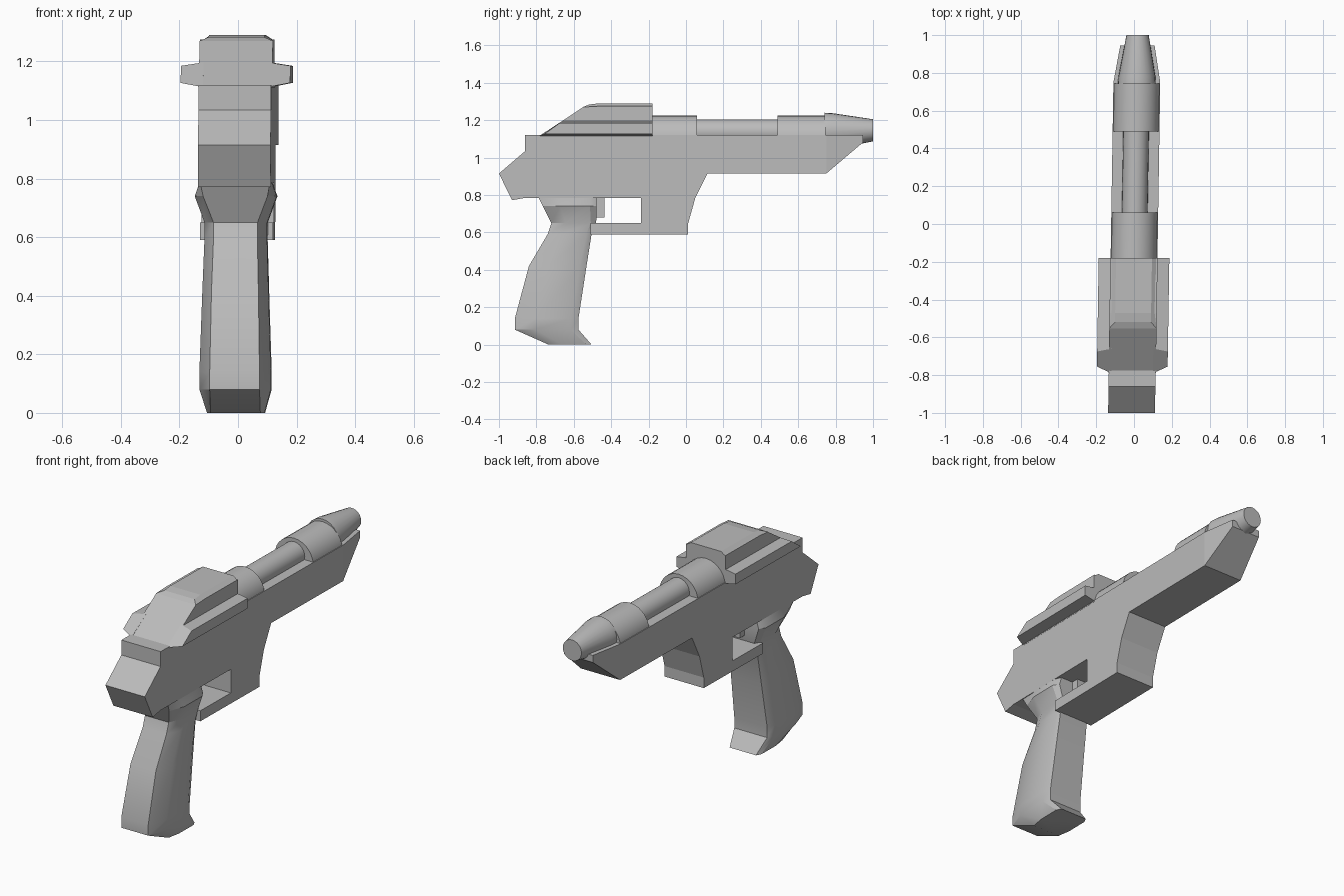
import bpy, bmesh, math

cube = bpy.data.objects.get("Cube")
if cube:
    bpy.data.objects.remove(cube)

grey = bpy.data.materials.new("plain grey")
grey.use_nodes = True
COLOUR = (0.5, 0.5, 0.5, 1)
grey.diffuse_color = COLOUR
grey.node_tree.nodes["Principled BSDF"].inputs["Base Color"].default_value = COLOUR


def finish(name, bm, smooth=None):
    """Skew slightly about the vertical, then make the object."""
    for v in bm.verts:
        v.co.x += 0.003 + 0.016 * v.co.y
    bmesh.ops.recalc_face_normals(bm, faces=bm.faces)
    mesh = bpy.data.meshes.new(name)
    bm.to_mesh(mesh)
    bm.free()
    mesh.materials.append(grey)
    ob = bpy.data.objects.new(name, mesh)
    bpy.context.collection.objects.link(ob)
    if smooth:
        bpy.ops.object.select_all(action='DESELECT')
        ob.select_set(True)
        bpy.context.view_layer.objects.active = ob
        bpy.ops.object.shade_smooth_by_angle(angle=math.radians(smooth))
    return ob


def loft(name, rings, smooth=None):
    """Skin a list of equal-length rings and cap both ends."""
    bm = bmesh.new()
    loops = [[bm.verts.new(p) for p in ring] for ring in rings]
    n = len(loops[0])
    for a, b in zip(loops, loops[1:]):
        for i in range(n):
            j = (i + 1) % n
            bm.faces.new((a[i], a[j], b[j], b[i]))
    bm.faces.new(loops[0])
    bm.faces.new(loops[-1])
    return finish(name, bm, smooth)


def slab(name, profile, width):
    """Side profile (y, z) spread across x; width is a function of (y, z)."""
    return loft(name, [[(s * width(y, z), y, z) for y, z in profile] for s in (-1, 1)])


def tube(name, stations, sides=24):
    """Round part along y from (y, z centre, radius) stations."""
    turn = [2 * math.pi * i / sides for i in range(sides)]
    return loft(name, [[(r * math.cos(t), y, z + r * math.sin(t)) for t in turn]
                       for y, z, r in stations], 35)


def collar(name, y0, y1):
    """Arched band over the barrel."""
    arch = [math.pi * i / 14 for i in range(15)]
    return loft(name, [[(0.122 * math.cos(t), y, 1.1 + 0.125 * math.sin(t)) for t in arch]
                       for y in (y0, y1)], 35)


# Receiver with the open trigger guard
slab("receiver", [
    (-0.86, 1.12), (-0.86, 1.035), (-1.0, 0.915), (-0.93, 0.772), (-0.86, 0.785),
    (-0.24, 0.785), (-0.24, 0.65), (-0.51, 0.65), (-0.51, 0.59), (0.012, 0.59),
    (0.012, 0.65), (0.05, 0.785), (0.115, 0.915), (0.75, 0.915), (0.75, 1.12)],
    lambda y, z: 0.124)

# Tapering nose under the muzzle
slab("nose", [(0.75, 0.915), (0.945, 1.08), (0.945, 1.12), (0.75, 1.12)],
     lambda y, z: 0.124 - 0.17 * (y - 0.75))

# Barrel, collars and muzzle
tube("barrel", [(0.0, 1.137, 0.068), (0.6, 1.137, 0.068)])
collar("rear_collar", -0.2, 0.06)
collar("front_collar", 0.49, 0.745)
tube("muzzle", [(0.74, 1.14, 0.1), (0.78, 1.14, 0.098), (1.0, 1.146, 0.059)])

# Top housing with chamfered shoulders
slab("top_housing", [(-0.79, 1.11), (-0.55, 1.27), (-0.47, 1.275), (-0.18, 1.275), (-0.18, 1.11)],
     lambda y, z: 0.125)
slab("housing_cap", [(-0.552, 1.27), (-0.52, 1.283), (-0.47, 1.29), (-0.18, 1.29), (-0.18, 1.27)],
     lambda y, z: 0.125 if z < 1.275 else 0.095)

# Side rails
for side, sign in (("left", 1), ("right", -1)):
    inner = [(-0.79, 1.112), (-0.66, 1.197), (-0.18, 1.197), (-0.18, 1.112)]
    outer = [(-0.755, 1.127), (-0.675, 1.185), (-0.18, 1.185), (-0.18, 1.127)]
    loft(side + "_rail", [[(sign * x, y, z) for y, z in ring]
                          for x, ring in ((0.11, inner), (0.187, outer))])

# Grip: back (y, z), front (y, z), half width, half width of the flat back
grip = [
    ((-0.735, 0), (-0.505, 0), 0.098, 0.085),
    ((-0.915, 0.08), (-0.575, 0.08), 0.122, 0.085),
    ((-0.915, 0.14), (-0.575, 0.14), 0.122, 0.085),
    ((-0.84, 0.42), (-0.535, 0.40), 0.113, 0.08),
    ((-0.74, 0.59), (-0.505, 0.59), 0.107, 0.075),
    ((-0.72, 0.65), (-0.48, 0.65), 0.107, 0.075),
    ((-0.765, 0.74), (-0.479, 0.74), 0.14, 0.11),
    ((-0.79, 0.79), (-0.479, 0.79), 0.122, 0.12),
]
rings = []
for (yb, zb), (yf, zf), w, wb in grip:
    half = [(wb, 0), (w, 0.32), (w, 0.88), (w * 0.85, 1)]
    outline = half + [(-x, t) for x, t in reversed(half)]
    rings.append([(x, yb + t * (yf - yb), zb + t * (zf - zb)) for x, t in outline])
loft("grip", rings, 28)

# Trigger
slab("trigger", [(-0.485, 0.68), (-0.485, 0.79), (-0.437, 0.79), (-0.437, 0.68)],
     lambda y, z: 0.03)
